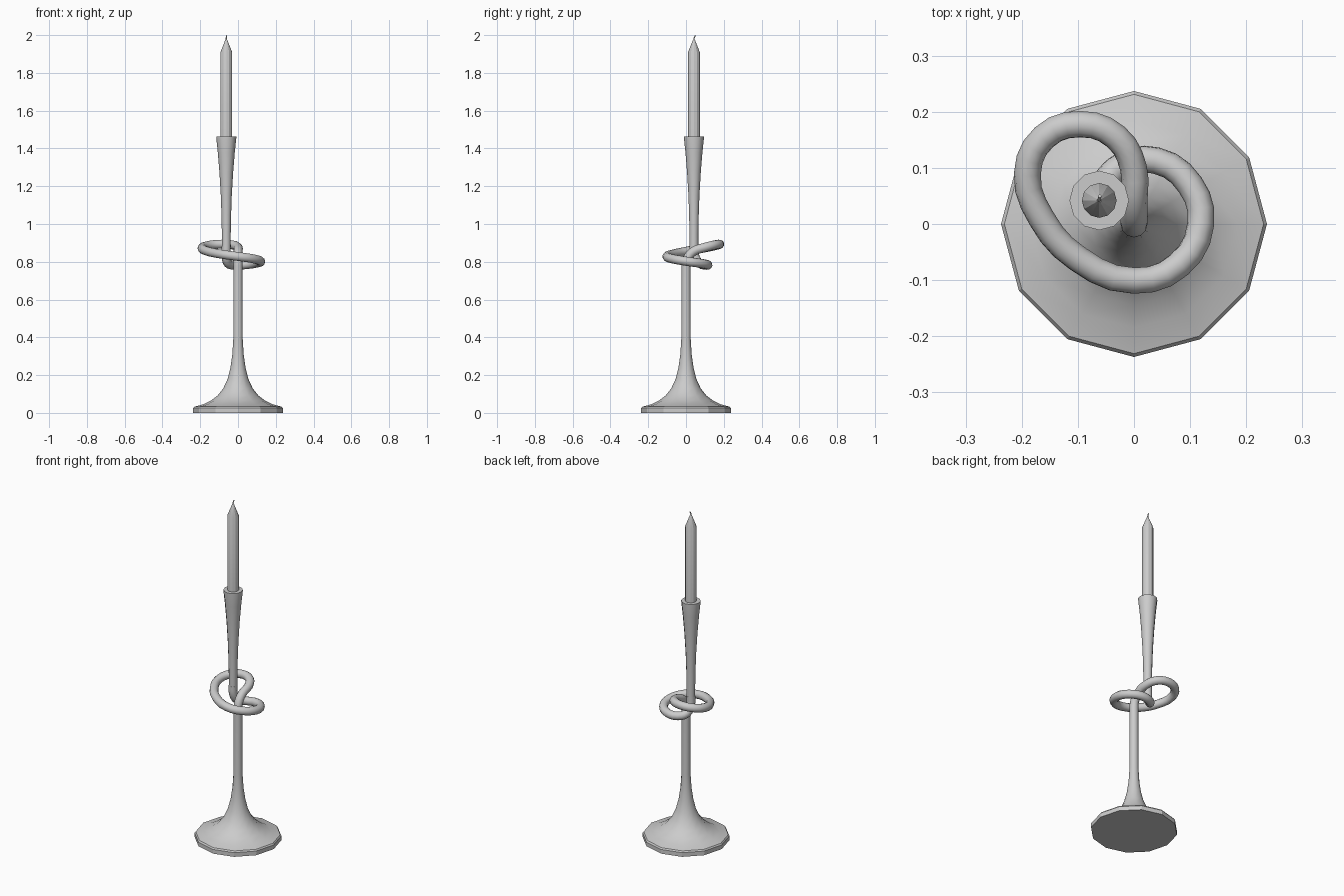
import bpy
import math

cube = bpy.data.objects.get("Cube")
if cube:
    bpy.data.objects.remove(cube)

grey = bpy.data.materials.new("plain_grey")
grey.use_nodes = True
GREY = (0.6, 0.6, 0.6, 1)
grey.diffuse_color = GREY
grey.node_tree.nodes["Principled BSDF"].inputs["Base Color"].default_value = GREY

SIDES = 12
TOP_X, TOP_Y = -0.062, 0.042


def finish(name, mesh, angle=40):
    obj = bpy.data.objects.new(name, mesh)
    bpy.context.collection.objects.link(obj)
    mesh.materials.clear()
    mesh.materials.append(grey)
    bpy.ops.object.select_all(action="DESELECT")
    obj.select_set(True)
    bpy.context.view_layer.objects.active = obj
    bpy.ops.object.shade_smooth_by_angle(angle=math.radians(angle))
    return obj


def lathe(name, profile, x=0, y=0, angle=40):
    """Closed turned solid from (radius, height) pairs, listed upwards."""
    verts, faces = [], []
    for r, z in profile:
        for i in range(SIDES):
            a = math.tau * i / SIDES
            verts.append((x + r * math.cos(a), y + r * math.sin(a), z))
    for k in range(len(profile) - 1):
        for i in range(SIDES):
            j = (i + 1) % SIDES
            low, high = k * SIDES, (k + 1) * SIDES
            faces.append((low + i, low + j, high + j, high + i))
    faces.append(tuple(reversed(range(SIDES))))
    faces.append(tuple(range(len(verts) - SIDES, len(verts))))
    mesh = bpy.data.meshes.new(name)
    mesh.from_pydata(verts, [], faces)
    return finish(name, mesh, angle)


def tube(name, points, radius, steps):
    """Round tube along a smooth path."""
    curve = bpy.data.curves.new(name + "_path", "CURVE")
    curve.dimensions = "3D"
    curve.bevel_depth = radius
    curve.bevel_resolution = 4
    curve.resolution_u = steps
    curve.use_fill_caps = True
    spline = curve.splines.new("BEZIER")
    spline.bezier_points.add(len(points) - 1)
    for bp, co in zip(spline.bezier_points, points):
        bp.co = co
        bp.handle_left_type = bp.handle_right_type = "AUTO"
    temp = bpy.data.objects.new(name + "_path", curve)
    bpy.context.collection.objects.link(temp)
    bpy.context.view_layer.update()
    graph = bpy.context.evaluated_depsgraph_get()
    mesh = bpy.data.meshes.new_from_object(temp.evaluated_get(graph))
    bpy.data.objects.remove(temp)
    return finish(name, mesh)


# Flared foot with a faceted rim, running into the lower stem
foot = lathe("foot_and_lower_stem", [
    (0.237, 0), (0.237, 0.025), (0.231, 0.033), (0.185, 0.045), (0.145, 0.064),
    (0.108, 0.092), (0.078, 0.13), (0.055, 0.18), (0.04, 0.24), (0.03, 0.31),
    (0.025, 0.39), (0.024, 0.78)])
for poly in foot.data.polygons:
    if poly.center.z < 0.031:
        poly.use_smooth = False

# Knotted middle of the stem
tube("stem_knot", [
    (0, 0, 0.76), (0, 0.004, 0.81), (0, 0.04, 0.855), (-0.001, 0.1, 0.876),
    (-0.032, 0.155, 0.89), (-0.095, 0.178, 0.893), (-0.16, 0.155, 0.886),
    (-0.19, 0.09, 0.872), (-0.165, 0.01, 0.857), (-0.1, -0.062, 0.842),
    (0, -0.101, 0.828), (0.08, -0.073, 0.816), (0.119, 0, 0.803),
    (0.1, 0.07, 0.793), (0.04, 0.113, 0.785), (-0.02, 0.105, 0.782),
    (-0.054, 0.07, 0.793), (TOP_X, 0.045, 0.835), (TOP_X, TOP_Y, 0.89),
], 0.024, 3)

# Upper stem widening into the candle cup
lathe("candle_cup", [
    (0.0235, 0.86), (0.0235, 0.95), (0.0255, 1.05), (0.029, 1.15),
    (0.036, 1.27), (0.045, 1.38), (0.053, 1.455), (0.053, 1.462)],
    TOP_X, TOP_Y)

# Candle with a pointed tip, and its bent wick
lathe("candle", [(0.031, 1.4), (0.031, 1.91), (0.004, 1.978)], TOP_X, TOP_Y, 25)
tube("wick", [
    (TOP_X, TOP_Y, 1.965), (TOP_X, TOP_Y + 0.001, 1.985),
    (TOP_X + 0.001, TOP_Y + 0.008, 1.998)], 0.003, 3)
